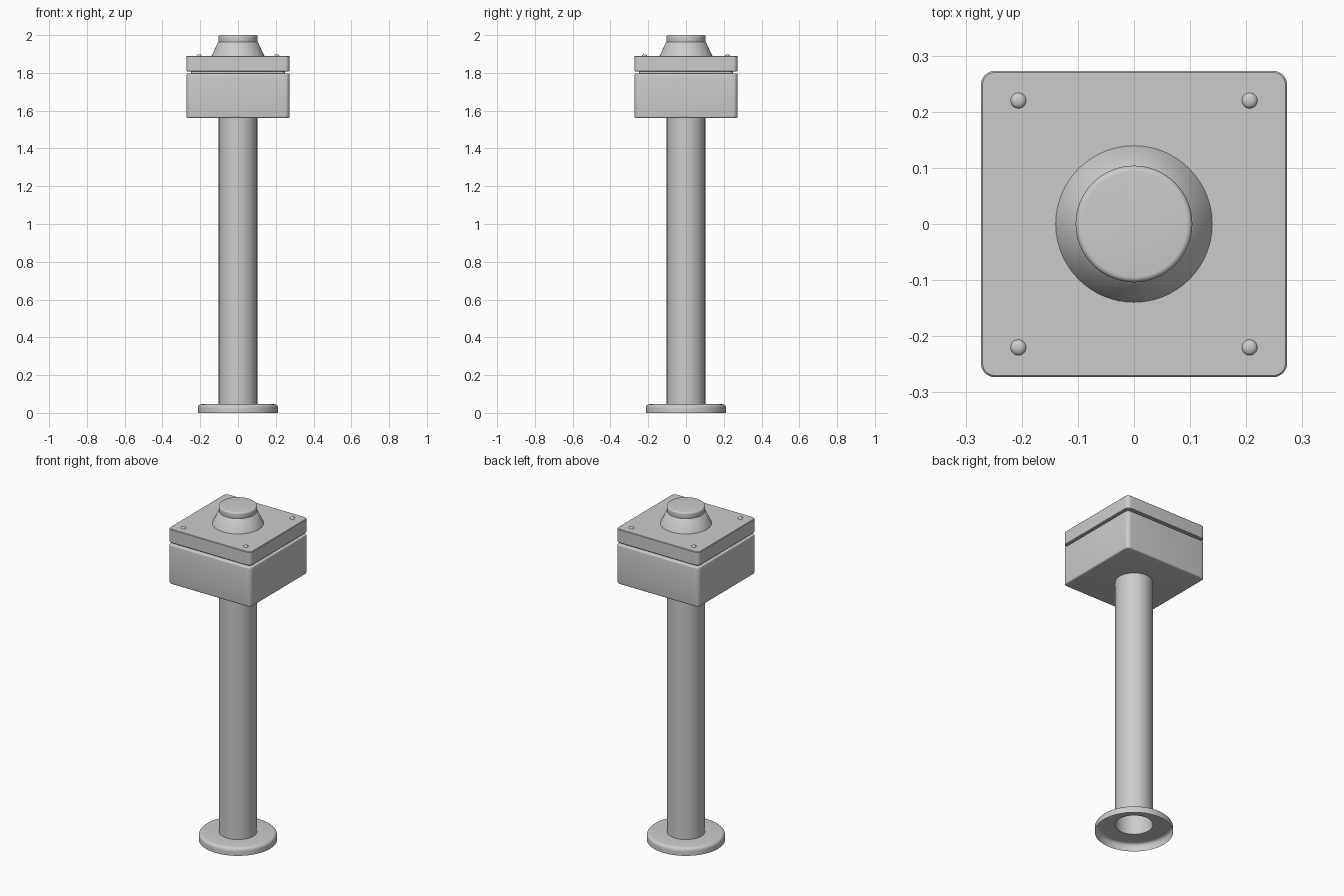
import bpy, bmesh, math

if "Cube" in bpy.data.objects:
    bpy.data.objects.remove(bpy.data.objects["Cube"])


def finish(name, bm, loc=(0, 0, 0), recalc=True):
    bmesh.ops.remove_doubles(bm, verts=bm.verts, dist=1e-5)
    if recalc:
        bmesh.ops.recalc_face_normals(bm, faces=bm.faces)
    me = bpy.data.meshes.new(name)
    bm.to_mesh(me)
    bm.free()
    ob = bpy.data.objects.new(name, me)
    ob.location = loc
    bpy.context.collection.objects.link(ob)
    bpy.ops.object.select_all(action='DESELECT')
    bpy.context.view_layer.objects.active = ob
    ob.select_set(True)
    bpy.ops.object.shade_smooth_by_angle(angle=math.radians(35))
    return ob


def skin(bm, rings):
    n = len(rings[0])
    for a, b in zip(rings, rings[1:]):
        for i in range(n):
            j = (i + 1) % n
            bm.faces.new((a[i], a[j], b[j], b[i]))


def lathe(name, profile, seg=64, cap=False, loc=(0, 0, 0)):
    """Revolve (radius, z) points, listed from bottom to top."""
    bm = bmesh.new()
    rings = [[bm.verts.new((r * math.cos(2 * math.pi * i / seg),
                            r * math.sin(2 * math.pi * i / seg), z))
              for i in range(seg)] for r, z in profile]
    skin(bm, rings)
    if cap:
        bm.faces.new(rings[-1])
    return finish(name, bm, loc, recalc=False)


def rounded_box(name, half, radius, profile):
    """Loft a rounded square through (inset, z) levels and close both ends."""
    bm = bmesh.new()
    rings = []
    for inset, z in profile:
        ring, c = [], half - radius
        for q in range(4):
            mid = math.radians(45 + 90 * q)
            cx, cy = math.copysign(c, math.cos(mid)), math.copysign(c, math.sin(mid))
            for k in range(7):
                a = math.radians(90 * q + 15 * k)
                ring.append(bm.verts.new((cx + (radius - inset) * math.cos(a),
                                          cy + (radius - inset) * math.sin(a), z)))
        rings.append(ring)
    skin(bm, rings)
    bm.faces.new(rings[0])
    bm.faces.new(rings[-1])
    return finish(name, bm)


def quarter(r, z, b, n=5):
    """Rounded upper edge of radius b ending at height z."""
    return [(r - b + b * math.cos(math.pi / 2 * i / n),
             z - b + b * math.sin(math.pi / 2 * i / n)) for i in range(n + 1)]


# floor flange: open shell, hollow underneath
lathe("base_flange", [(0.212, 0)] + quarter(0.212, 0.046, 0.02) + [(0.102, 0.046)])

# open tube column
lathe("column", [(0.102, 0.044), (0.102, 1.565)])

# housing body, recessed seam and lid
b = 0.009
soft = [(b * (1 - math.sin(math.pi / 8 * i)), b * (1 - math.cos(math.pi / 8 * i)))
        for i in range(5)]
rounded_box("housing_body", 0.273, 0.025,
            [(i, 1.561 + d) for i, d in soft] +
            [(i, 1.797 - d) for i, d in reversed(soft)])
rounded_box("housing_seam", 0.25, 0.02, [(0, 1.79), (0, 1.815)])
rounded_box("housing_lid", 0.273, 0.025,
            [(0.003, 1.808), (0, 1.811), (0, 1.887), (0.003, 1.89)])

# conical collar and push cap
lathe("collar", [(0.14, 1.889), (0.106, 1.962), (0.103, 1.964), (0.1, 1.96)])
lathe("top_cap", [(0.101, 1.955), (0.104, 1.968)] + quarter(0.104, 2.0, 0.01), cap=True)

# lid screws
for sx in (-1, 1):
    for sy in (-1, 1):
        lathe("lid_screw", [(0.0142, 0), (0.0135, 0.003), (0.011, 0.006), (0.006, 0.0085)],
              seg=20, cap=True, loc=(0.206 * sx, 0.22 * sy, 1.889))
